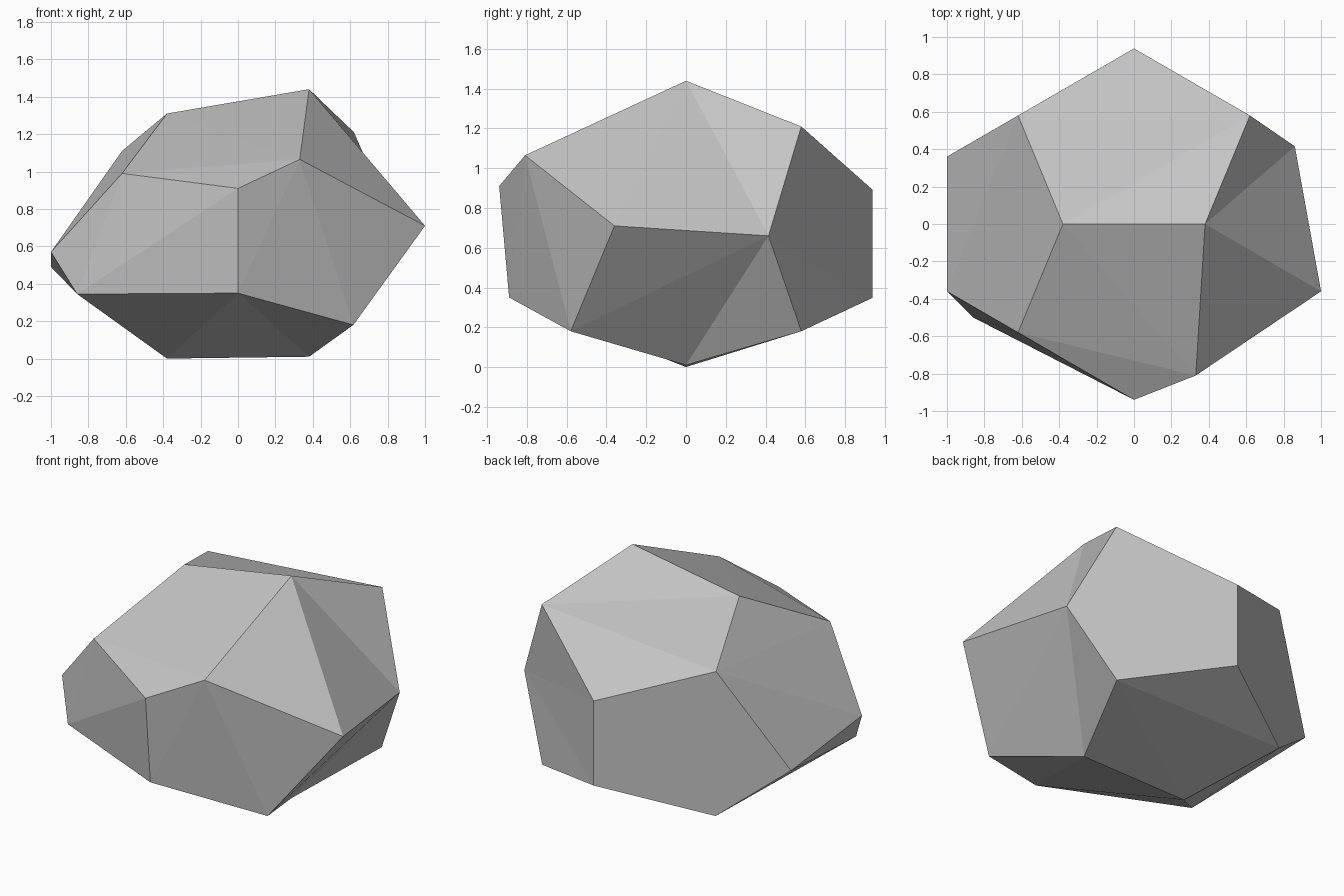
import bpy, bmesh
from itertools import product
from math import sqrt, atan2
from mathutils import Vector

default = bpy.data.objects.get("Cube")
if default:
    bpy.data.objects.remove(default)

PHI = (1 + sqrt(5)) / 2
SIGNS = (-1, 0, 1)

# Corners that depart from the evenly squashed dodecahedron, by sign of x, y, z
MOVED = {
    (-1, 0, 1): (-.38, 0, 1.31), (1, 0, 1): (.38, 0, 1.44),
    (-1, -1, 1): (-.62, -.58, .99), (1, -1, 1): (.33, -.81, 1.065),
    (-1, 1, 1): (-.62, .58, 1.11), (1, 1, 1): (.62, .58, 1.21),
    (0, -1, 1): (0, -.94, .91), (0, -1, -1): (0, -.89, .35),
    (1, -1, 0): (1, -.36, .71), (1, 1, 0): (.86, .415, .66),
    (-1, -1, 0): (-1, -.36, .57), (-1, 1, 0): (-1, .36, .49),
    (-1, -1, -1): (-.86, -.5, .345),
    (-1, 0, -1): (-.38, 0, 0), (1, 0, -1): (.38, 0, .01),
}

# Each side of the stone (sign of its direction) and the corner its creases fan from
CREASES = {
    (0, -1, 1): (1, -1, 1), (0, 1, 1): (1, 1, 1),
    (0, -1, -1): (0, -1, -1), (0, 1, -1): (1, 1, -1),
    (1, -1, 0): (1, -1, 1), (-1, -1, 0): (-1, -1, -1),
    (1, 1, 0): (1, 1, 0), (-1, 1, 0): (-1, 1, 1),
    (1, 0, 1): (1, 0, 1), (1, 0, -1): (1, 1, 0),
    (-1, 0, 1): (-1, 1, 1), (-1, 0, -1): (-1, -1, -1),
}


def regular_corner(key):
    """Corner of a regular dodecahedron from its signs."""
    if 0 not in key:
        return Vector(key)
    gap = key.index(0)
    size = [0, 0, 0]
    size[(gap + 1) % 3] = PHI
    size[(gap + 2) % 3] = 1 / PHI
    return Vector([s * k for s, k in zip(size, key)])


def side_direction(key):
    """Direction of a side from its signs."""
    gap = key.index(0)
    size = [0, 0, 0]
    size[(gap + 1) % 3] = 1
    size[(gap + 2) % 3] = PHI
    return Vector([s * k for s, k in zip(size, key)])


# Corners
keys = [k for k in product(SIGNS, repeat=3) if k.count(0) < 2]
regular = {k: regular_corner(k) for k in keys}
bm = bmesh.new()
verts = {}
for k in keys:
    r = regular[k]
    even = (r.x * .617, r.y * .58, r.z * .44 + .62)
    verts[k] = bm.verts.new(MOVED.get(k, even))

# Creased five-cornered sides
for side, apex in CREASES.items():
    n = side_direction(side).normalized()
    ring = sorted(keys, key=lambda k: -regular[k].dot(n))[:5]
    u = n.orthogonal().normalized()
    v = n.cross(u)
    ring.sort(key=lambda k: atan2(regular[k].dot(v), regular[k].dot(u)))
    start = ring.index(apex)
    ring = ring[start:] + ring[:start]
    for a, b in zip(ring[1:], ring[2:]):
        bm.faces.new([verts[apex], verts[a], verts[b]])

mesh = bpy.data.meshes.new("rock")
bm.to_mesh(mesh)
bm.free()
rock = bpy.data.objects.new("rock", mesh)
bpy.context.collection.objects.link(rock)

# Stone colour
stone = bpy.data.materials.new("stone grey")
stone.use_nodes = True
grey = (.55, .55, .55, 1)
stone.diffuse_color = grey
stone.node_tree.nodes["Principled BSDF"].inputs["Base Color"].default_value = grey
mesh.materials.append(stone)
